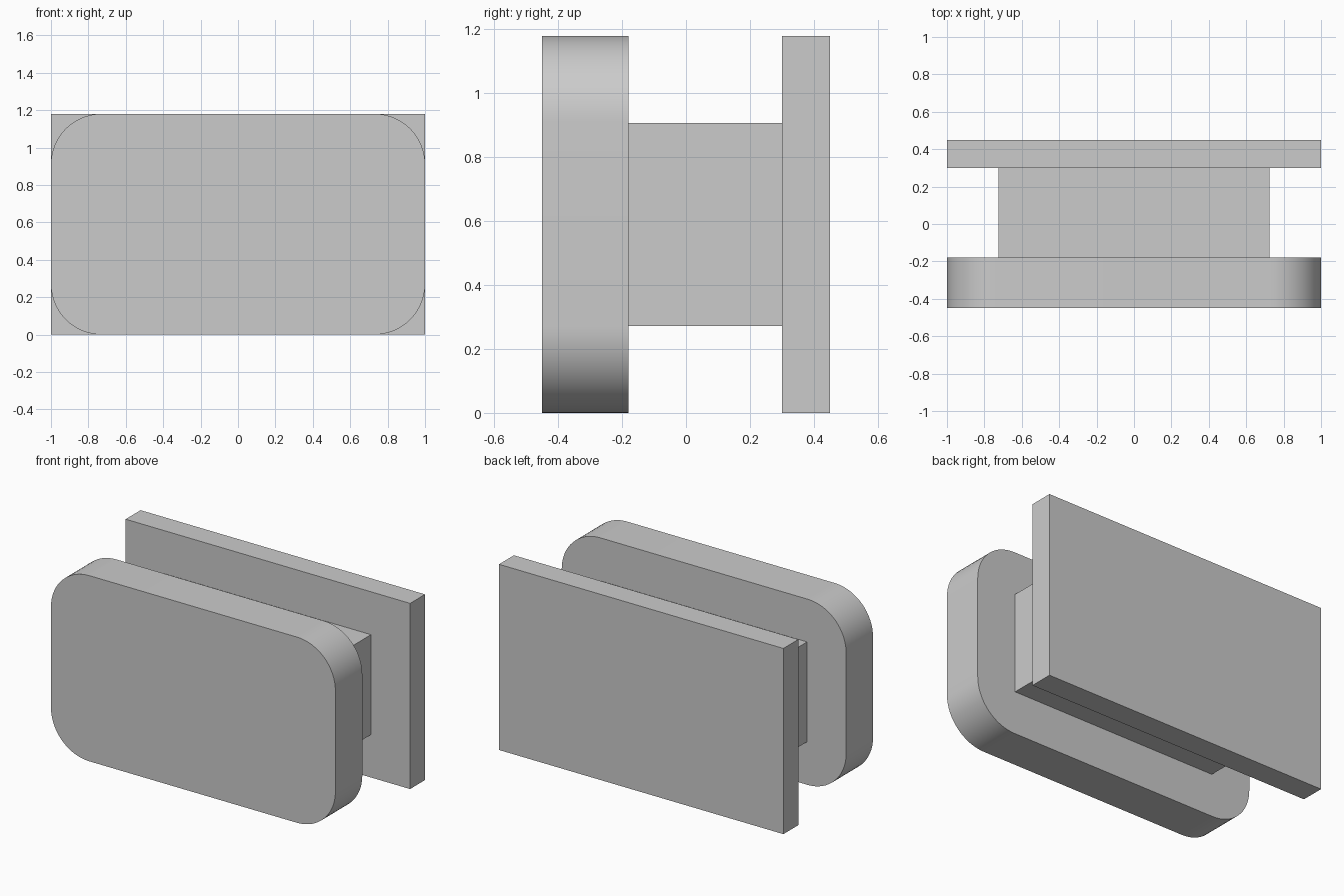
import bpy
import bmesh
import math

if "Cube" in bpy.data.objects:
    bpy.data.objects.remove(bpy.data.objects["Cube"], do_unlink=True)

HEIGHT = 1.18
RADIUS = 0.27

grey = bpy.data.materials.new("plain grey")
grey.use_nodes = True
colour = (0.6, 0.6, 0.6, 1)
grey.diffuse_color = colour
grey.node_tree.nodes["Principled BSDF"].inputs["Base Color"].default_value = colour


def slab(name, width, height, y_front, y_back, radius=0):
    """Block centred on x and on the model's mid height, with optional round corners."""
    bm = bmesh.new()
    bmesh.ops.create_cube(bm, size=1)
    for v in bm.verts:
        v.co.x *= width
        v.co.y = y_front if v.co.y < 0 else y_back
        v.co.z = v.co.z * height + HEIGHT / 2
    if radius:
        depth_edges = [e for e in bm.edges
                       if abs(e.verts[0].co.y - e.verts[1].co.y) > 0.01]
        bmesh.ops.bevel(bm, geom=depth_edges, offset=radius, offset_type='OFFSET',
                        segments=16, profile=0.5, affect='EDGES')
    bmesh.ops.recalc_face_normals(bm, faces=bm.faces)
    mesh = bpy.data.meshes.new(name)
    bm.to_mesh(mesh)
    bm.free()
    mesh.materials.append(grey)
    obj = bpy.data.objects.new(name, mesh)
    bpy.context.collection.objects.link(obj)
    if radius:
        bpy.ops.object.select_all(action='DESELECT')
        obj.select_set(True)
        bpy.context.view_layer.objects.active = obj
        bpy.ops.object.shade_smooth_by_angle(angle=math.radians(30))
    return obj


# Rounded plate at the front, square plate at the back, block joining them
slab("front_plate", 2, HEIGHT, -0.45, -0.18, RADIUS)
slab("back_plate", 2, HEIGHT, 0.30, 0.45)
slab("middle_block", 1.45, 0.635, -0.18, 0.30)
